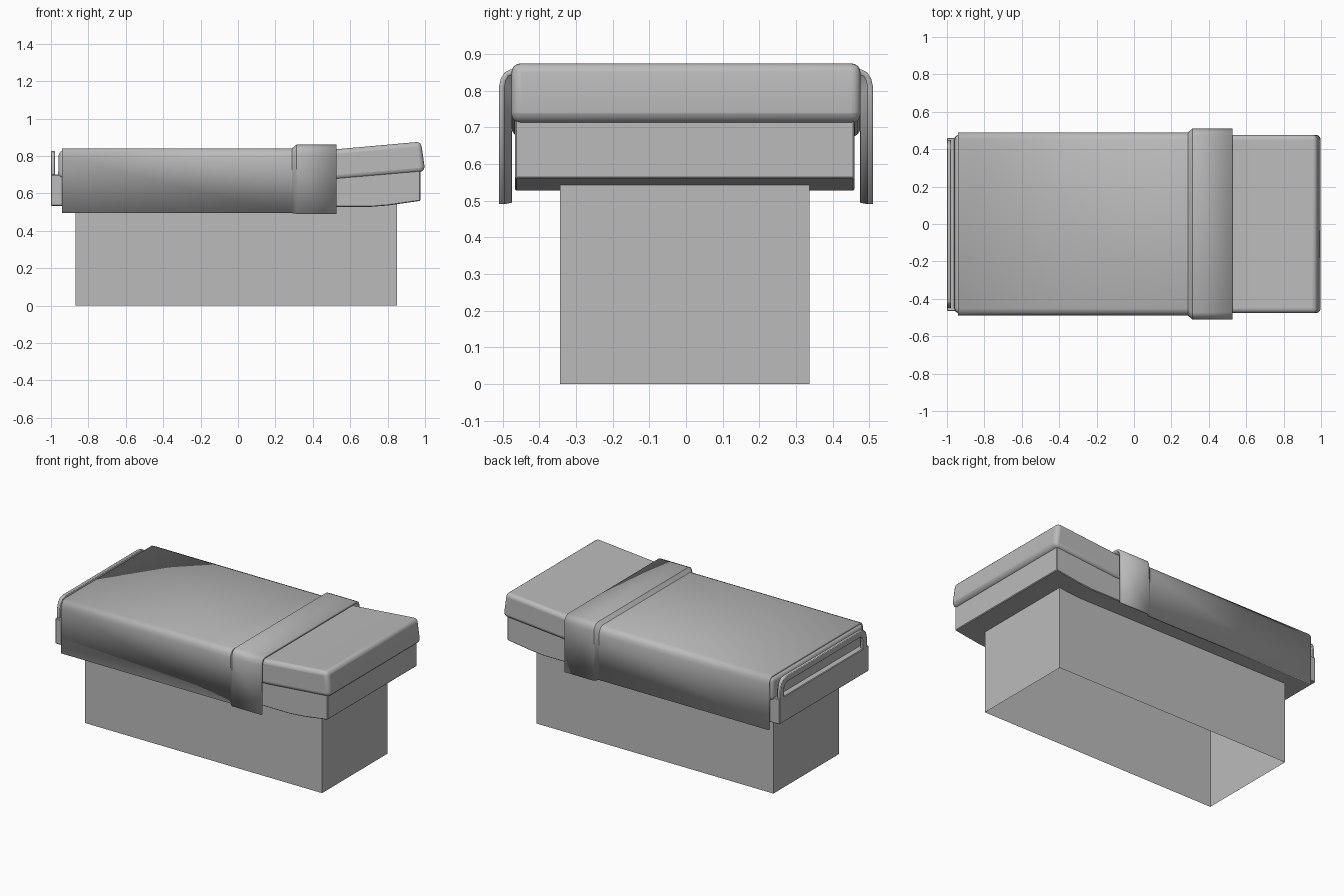
import bpy
import bmesh
import math
from mathutils import Vector

cube = bpy.data.objects.get("Cube")
if cube:
    bpy.data.objects.remove(cube, do_unlink=True)

# One plain grey for the whole bed
GREY = (0.5, 0.5, 0.5, 1.0)
grey = bpy.data.materials.new("plain grey")
grey.use_nodes = True
grey.diffuse_color = GREY
grey.node_tree.nodes["Principled BSDF"].inputs["Base Color"].default_value = GREY


def finish(name, bm):
    """Turn a bmesh into a linked grey object."""
    mesh = bpy.data.meshes.new(name)
    bm.to_mesh(mesh)
    bm.free()
    mesh.materials.append(grey)
    obj = bpy.data.objects.new(name, mesh)
    bpy.context.collection.objects.link(obj)
    return obj


def smooth(obj, angle):
    bpy.ops.object.select_all(action="DESELECT")
    obj.select_set(True)
    bpy.context.view_layer.objects.active = obj
    bpy.ops.object.shade_smooth_by_angle(angle=math.radians(angle))


def prism(name, outline, axis, start, end, open_bottom=False):
    """Extrude a 2D outline (the other axis and z) along x or y."""
    bm = bmesh.new()

    def point(u, z):
        return (u, start, z) if axis == "y" else (start, u, z)

    face = bm.faces.new([bm.verts.new(point(u, z)) for u, z in outline])
    moved = bmesh.ops.extrude_face_region(bm, geom=[face])["geom"]
    shift = Vector((0, end - start, 0)) if axis == "y" else Vector((end - start, 0, 0))
    bmesh.ops.translate(bm, vec=shift,
                        verts=[v for v in moved if isinstance(v, bmesh.types.BMVert)])
    bmesh.ops.recalc_face_normals(bm, faces=bm.faces)
    if open_bottom:
        under = [f for f in bm.faces if f.normal.z < -0.9]
        bmesh.ops.delete(bm, geom=under, context="FACES_ONLY")
    return finish(name, bm)


def bevel(obj, width, segments):
    mod = obj.modifiers.new("rounded edges", "BEVEL")
    mod.width = width
    mod.segments = segments
    mod.limit_method = "ANGLE"
    mod.angle_limit = math.radians(30)


def mirrored(half):
    """Complete a left-right symmetric path from its first half."""
    return half + [(-u, z) for u, z in reversed(half)]


# Hollow pedestal, open underneath
prism("pedestal", [(-0.87, 0), (0.85, 0), (0.85, 0.55), (-0.87, 0.55)],
      "y", -0.343, 0.337, open_bottom=True)

# Bed frame, its underside rising toward the pillow end
frame = prism("bed_frame",
              [(-1.0, 0.533), (0.7, 0.527), (0.8, 0.535), (0.975, 0.56),
               (0.975, 0.735), (0.53, 0.7), (-1.0, 0.7)],
              "y", -0.466, 0.46)
bevel(frame, 0.004, 1)

# Mattress with its raised head end
mattress = prism("mattress",
                 [(-0.962, 0.68), (0.53, 0.674), (0.99, 0.713),
                  (0.998, 0.74), (0.978, 0.876), (0.53, 0.836), (-0.958, 0.828)],
                 "y", -0.476, 0.476)
bevel(mattress, 0.025, 4)
smooth(mattress, 40)

# Blanket: one cross-section swept along the bed, wider at the folded hem
section = [(0.49, 0.494), (0.49, 0.79), (0.485, 0.812), (0.474, 0.83), (0.452, 0.84)]
stations = [(-0.942, 0), (0.288, 0), (0.312, 0.02), (0.526, 0.02)]
bm = bmesh.new()
rows = []
for x, grow in stations:
    half = [(y + grow, z + (grow if z > 0.6 else -grow * 0.2)) for y, z in section]
    rows.append([bm.verts.new((x, y, z)) for y, z in mirrored(half)])
for a, b in zip(rows, rows[1:]):
    for i in range(len(a) - 1):
        bm.faces.new((a[i], a[i + 1], b[i + 1], b[i]))
bmesh.ops.recalc_face_normals(bm, faces=bm.faces)
top = max(bm.faces, key=lambda f: f.calc_center_median().z)
if top.normal.z < 0:
    bmesh.ops.reverse_faces(bm, faces=bm.faces)
blanket = finish("blanket", bm)
cloth = blanket.modifiers.new("cloth thickness", "SOLIDIFY")
cloth.thickness = 0.015
cloth.offset = -1
smooth(blanket, 35)

# Foot rail: a flat hoop standing on the end of the frame
outer = [(0.45, 0.69), (0.45, 0.755), (0.44, 0.795), (0.42, 0.817), (0.39, 0.825)]
inner = [(0.41, 0.69), (0.41, 0.75), (0.402, 0.772), (0.38, 0.785)]
rail = prism("foot_rail", mirrored(outer) + mirrored([(-u, z) for u, z in inner]),
             "x", -1.0, -0.978)
bevel(rail, 0.004, 2)
smooth(rail, 35)
